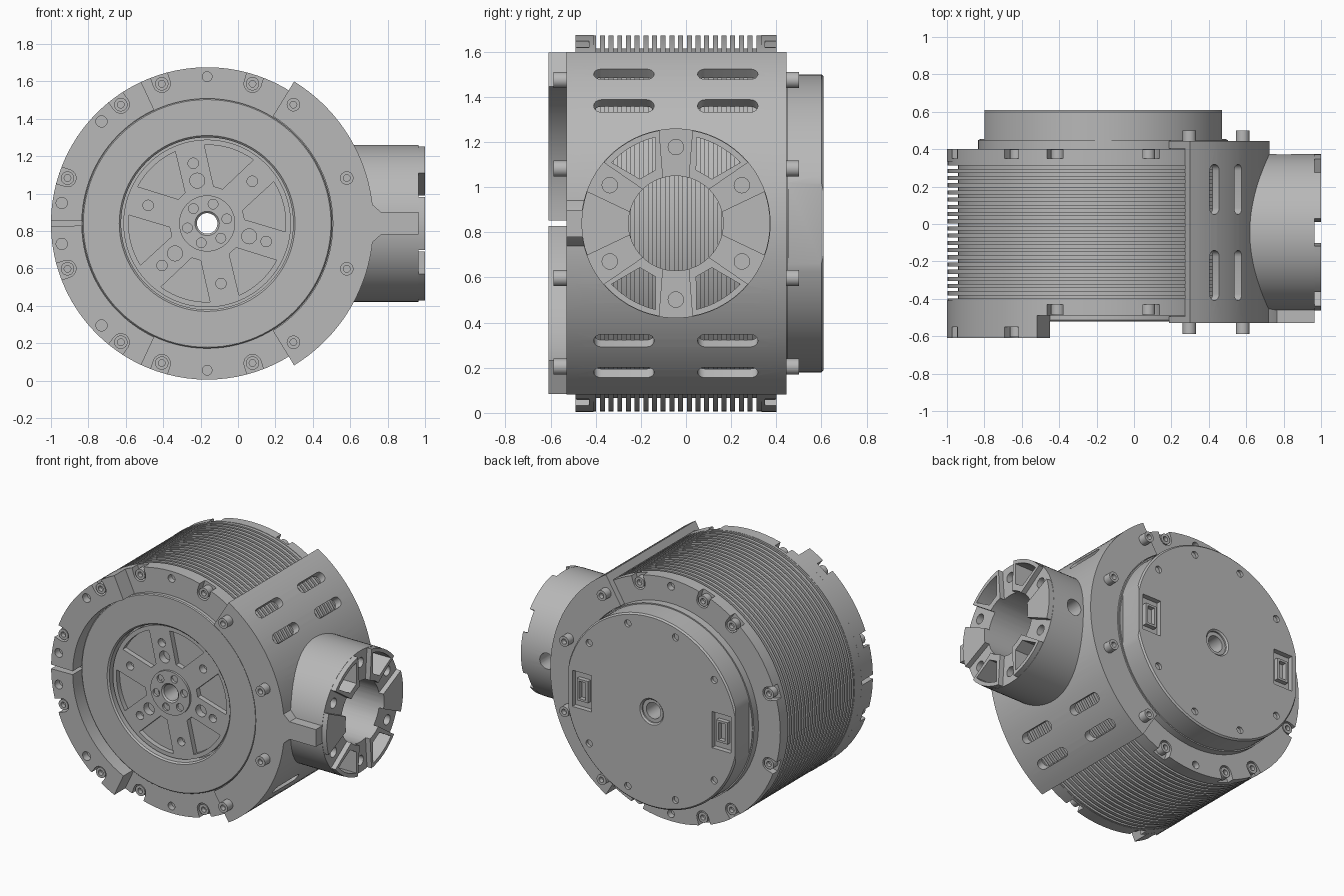
import bpy, bmesh
from math import sin, cos, asin, pi, radians

if "Cube" in bpy.data.objects:
    bpy.data.objects.remove(bpy.data.objects["Cube"])

CX, CZ, MY = -0.165, 0.84, -0.045

metal = bpy.data.materials.new("grey_metal")
metal.use_nodes = True
GREY = (0.48, 0.48, 0.48, 1)
metal.diffuse_color = GREY
for node in metal.node_tree.nodes:
    if node.type == 'BSDF_PRINCIPLED':
        node.inputs["Base Color"].default_value = GREY


# Working frames: (u, v, depth) to world
def drum(u, v, h):
    return (CX + u, h, CZ + v)


def mount(u, v, h):
    return (h, MY + u, CZ + v)


def radial(deg):
    c, s = cos(radians(deg)), sin(radians(deg))
    return lambda u, v, h: (CX + h * c - u * s, v, CZ + h * s + u * c)


def polar(r, deg):
    return (r * cos(radians(deg)), r * sin(radians(deg)))


# Outlines
def circle(c, r, n=24):
    return [(c[0] + r * cos(2 * pi * i / n), c[1] + r * sin(2 * pi * i / n)) for i in range(n)]


def rect(u0, u1, v0, v1):
    return [(u0, v0), (u1, v0), (u1, v1), (u0, v1)]


def slot(deg, r0, r1, w):
    """Round-ended slot running outward from radius r0 to r1."""
    pts = [polar(w, 90 + i * 22.5) for i in range(9)]
    pts = [(r0 + p[0], p[1]) for p in pts] + [(r1, -w), (r1, w)]
    return turn(pts, deg)


def capsule(u, v, half, w):
    end = [polar(w, -90 + i * 22.5) for i in range(9)]
    return [(u + p[0], v + half + p[1]) for p in turn(end, 90)] + \
           [(u - p[0], v - half - p[1]) for p in turn(end, 90)]


def sector(deg, r0, w0, r1, w1):
    half = asin(w1 / r1)
    arc = [(r1 * cos(half * i / 4), r1 * sin(half * i / 4)) for i in range(-4, 5)]
    return turn([(r0, w0), (r0, -w0)] + arc, deg)


def turn(pts, deg):
    c, s = cos(radians(deg)), sin(radians(deg))
    return [(u * c - v * s, u * s + v * c) for u, v in pts]


class Part:
    def __init__(self):
        self.bm = bmesh.new()

    def prism(self, pts, h0, h1, frame=drum):
        lo = [self.bm.verts.new(frame(u, v, h0)) for u, v in pts]
        hi = [self.bm.verts.new(frame(u, v, h1)) for u, v in pts]
        self.bm.faces.new(lo)
        self.bm.faces.new(hi)
        for i in range(len(pts)):
            j = (i + 1) % len(pts)
            self.bm.faces.new((lo[i], lo[j], hi[j], hi[i]))
        return self

    def lathe(self, prof, frame=drum, a0=0, a1=360, n=96, c=(0, 0)):
        full = a1 - a0 == 360
        rows = []
        for i in range(n if full else n + 1):
            d = polar(1, a0 + (a1 - a0) * i / n)
            rows.append([self.bm.verts.new(frame(c[0] + r * d[0], c[1] + r * d[1], h)) for r, h in prof])
        for i in range(n):
            a, b = rows[i], rows[(i + 1) % len(rows)]
            for j in range(len(prof)):
                k = (j + 1) % len(prof)
                self.bm.faces.new((a[j], a[k], b[k], b[j]))
        if not full:
            self.bm.faces.new(rows[0])
            self.bm.faces.new(rows[-1])
        return self

    def done(self, name, cutter=None):
        bmesh.ops.remove_doubles(self.bm, verts=self.bm.verts, dist=1e-5)
        bmesh.ops.recalc_face_normals(self.bm, faces=self.bm.faces)
        mesh = bpy.data.meshes.new(name)
        self.bm.to_mesh(mesh)
        self.bm.free()
        mesh.materials.append(metal)
        ob = bpy.data.objects.new(name, mesh)
        bpy.context.scene.collection.objects.link(ob)
        if cutter:
            mod = ob.modifiers.new("cut", 'BOOLEAN')
            mod.operation, mod.solver, mod.object = 'DIFFERENCE', 'EXACT', cutter
            bpy.context.view_layer.update()
            deps = bpy.context.evaluated_depsgraph_get()
            cut_mesh = bpy.data.meshes.new_from_object(ob.evaluated_get(deps))
            ob.modifiers.clear()
            ob.data = cut_mesh
        ob.data.shade_smooth()
        ob.data.set_sharp_from_angle(angle=radians(30))
        return ob


cutters = []


def as_cutter(part, name):
    ob = part.done(name)
    ob.hide_render = True
    cutters.append(ob)
    return ob


def band(r0, r1, h0, h1):
    return [(r0, h0), (r1, h0), (r1, h1), (r0, h1)]


# Finned drum
fins = [(0.6, -0.42)]
for i in range(20):
    y = -0.42 + 0.0385 * i
    fins += [(0.833, y), (0.833, y + 0.022), (0.775, y + 0.022), (0.775, y + 0.0385)]
Part().lathe(fins + [(0.6, 0.35)]).done("cooling_fins")

# Drum flanges with screw notches open to the rim
OPEN, CLAMPED = (72, 108, 252, 288), (126, 162, 198, 234)
c = Part()
for a in OPEN:
    c.prism(slot(a, 0.785, 0.9, 0.046), -0.55, -0.43)
for a in OPEN + CLAMPED:
    c.prism(slot(a, 0.785, 0.9, 0.046), 0.35, 0.46)
for a in (90, 270):
    c.prism(circle(polar(0.785, a), 0.026), -0.55, -0.45)
    c.prism(circle(polar(0.785, a), 0.026), 0.36, 0.46)
notches = as_cutter(c, "flange_notches")
Part().lathe(band(0.6, 0.835, -0.49, -0.41)).done("front_flange", notches)
Part().lathe(band(0.6, 0.835, 0.335, 0.40)).done("back_flange", notches)

# Raised split clamp on the front
c = Part()
for a in CLAMPED:
    c.prism(slot(a, 0.785, 0.9, 0.046), -0.65, -0.55)
for a in (136, 172, 188, 224):
    c.prism(circle(polar(0.785, a), 0.03), -0.65, -0.56)
clamp_cut = as_cutter(c, "clamp_notches")
for name, a in (("upper_clamp", 115), ("lower_clamp", 181)):
    Part().lathe(band(0.67, 0.835, -0.61, -0.485), a0=a, a1=a + 64, n=24).done(name, clamp_cut)

# Front cover, rotor and hub
Part().lathe([(0.46, -0.51), (0.47, -0.52), (0.662, -0.52), (0.668, -0.514),
              (0.668, -0.4), (0.46, -0.4)]).done("front_cover")
c = Part()
for k in range(6):
    c.prism(sector(13 + 60 * k, 0.2, 0.025, 0.42, 0.137), -0.55, -0.455)
    c.prism(circle(polar(0.33, 43 + 60 * k), 0.028), -0.55, -0.44)
for a in (103, 223, 343):
    c.prism(circle(polar(0.235, a), 0.04), -0.55, -0.44)
Part().lathe(band(0.1, 0.448, -0.49, -0.4)).done("rotor", as_cutter(c, "rotor_pockets"))
Part().lathe(band(0.4, 0.5, -0.44, -0.41)).done("rotor_gap_floor")
c = Part()
for k in range(6):
    c.prism(circle(polar(0.108, 13 + 60 * k), 0.026), -0.55, -0.485)
Part().lathe([(0.055, -0.495), (0.065, -0.505), (0.15, -0.505), (0.15, -0.4), (0.085, -0.38),
              (0.085, 0.59), (0.055, 0.59)], n=48).done("hollow_hub", as_cutter(c, "hub_holes"))

# Back cover with side flats and connector recesses
Part().lathe(band(0.5, 0.668, 0.38, 0.45)).done("back_step")
c = Part()
for s in (0, 180):
    c.prism(turn(rect(0.635, 0.8, -0.5, 0.5), s), 0.455, 0.7)
    c.prism(turn(rect(0.46, 0.605, -0.125, 0.125), s), 0.575, 0.7)
for a in (36, 72, 108, 144):
    for s in (1, -1):
        c.prism(circle(polar(0.59, a * s), 0.024), 0.59, 0.7)
Part().lathe([(0.08, 0.4), (0.66, 0.4), (0.66, 0.6), (0.65, 0.61), (0.09, 0.61),
              (0.08, 0.6)]).done("back_cover", as_cutter(c, "cover_cuts"))
c = Part()
for s in (0, 180):
    c.prism(turn(rect(0.507, 0.558, -0.06, 0.06), s), 0.55, 0.7)
sockets = as_cutter(c, "socket_openings")
for name, s in (("left_connector", 0), ("right_connector", 180)):
    Part().prism(turn(rect(0.49, 0.575, -0.075, 0.075), s), 0.53, 0.605).done(name, sockets)

# Saddle and mounting tube cuts: bore, pockets, bolt holes, side hole, vents
c = Part()
c.prism(circle((0, 0), 0.21, 64), 0.5, 1.1, mount)
for k in range(6):
    c.prism(circle(polar(0.338, 30 + 60 * k), 0.034), 0.88, 1.1, mount)
    if k % 3:
        c.prism(sector(60 * k, 0.25, 0.04, 0.392, 0.112), 0.5, 1.1, mount)
c.prism(circle((0.965, 0), 0.055), 0.2, 0.5)
for a in (48, 35.8, -48, -35.8):
    for y in (-0.275, 0.185):
        c.prism(capsule(0, y, 0.1, 0.034), 0.78, 0.95, radial(a))
mount_cut = as_cutter(c, "mount_cuts")

Part().lathe([(0.672, -0.53), (0.89, -0.53), (0.89, 0.445), (0.672, 0.445), (0.672, 0.404),
              (0.838, 0.404), (0.838, -0.494), (0.672, -0.494)],
             a0=-58.5, a1=58.5, n=40).done("saddle", mount_cut)
Part().lathe(band(0.19, 0.42, 0.6, 0.965), mount).done("mount_tube", mount_cut)
p = Part()
for k in range(6):
    p.prism(sector(60 * k, 0.2, 0.05, 0.418, 0.142), 0.955, 1.0, mount)
p.done("mount_pads", mount_cut)

# Flat key along the front of the tube, flared at the saddle
half = [(0.82, -0.14), (0.885, -0.1), (0.93, -0.06), (1.13, -0.06)]
Part().prism(half + [(u, -v) for u, v in reversed(half)], -0.53, -0.42).done("front_key")

# Socket-head screws
p = Part()


def screw(deg, base, top):
    mid = (base + top) / 2
    p.lathe([(0, base), (0.036, base), (0.036, top), (0.018, top), (0.018, mid), (0, mid)],
            n=18, c=polar(0.785, deg))


for a in (18, 54, -18, -54):
    screw(a, -0.52, -0.588)
    screw(a, 0.435, 0.5)
for a in OPEN:
    screw(a, -0.425, -0.485)
for a in CLAMPED:
    screw(a, -0.545, -0.603)
for a in OPEN + CLAMPED:
    screw(a, 0.345, 0.397)
p.done("flange_screws")

for ob in cutters:
    bpy.data.objects.remove(ob)
